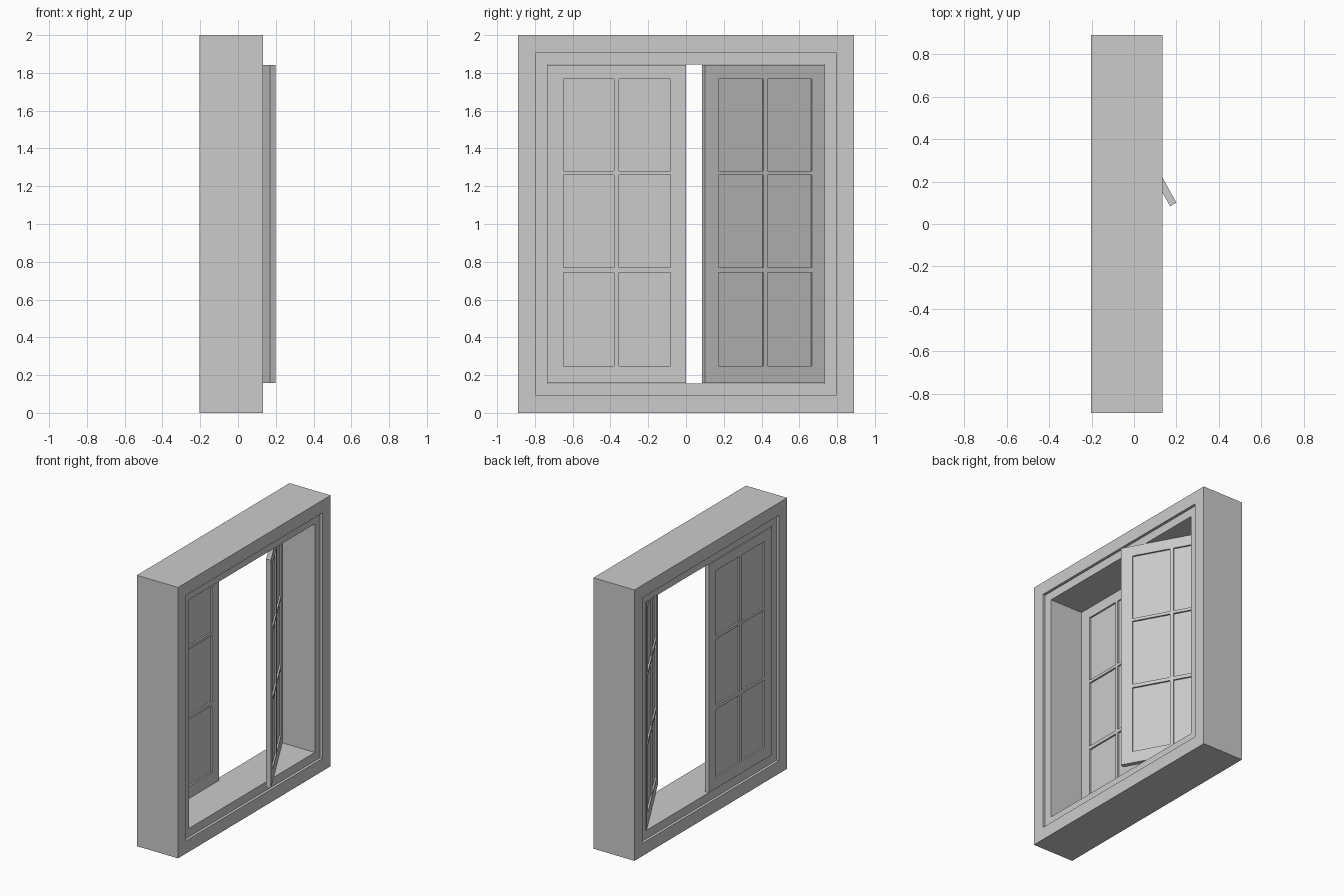
import bpy, bmesh, math

if "Cube" in bpy.data.objects:
    bpy.data.objects.remove(bpy.data.objects["Cube"])

X_BACK, X_FRONT = -0.2025, 0.1335   # wall frame depth
REBATE = 0.02                       # depth of the step around the opening
THICK = 0.034                       # shutter thickness
HINGE_X, HINGE_Y = -0.171, 0.734


def finish(name, bm):
    bmesh.ops.recalc_face_normals(bm, faces=bm.faces)
    mesh = bpy.data.meshes.new(name)
    bm.to_mesh(mesh)
    bm.free()
    ob = bpy.data.objects.new(name, mesh)
    bpy.context.collection.objects.link(ob)
    return ob


def window_frame():
    # (x, inset) cross-section swept round the rectangle with mitred corners
    profile = [(X_BACK, 0), (X_FRONT, 0), (X_FRONT, 0.094),
               (X_FRONT - REBATE, 0.094), (X_FRONT - REBATE, 0.156),
               (X_BACK + REBATE, 0.156), (X_BACK + REBATE, 0.094), (X_BACK, 0.094)]
    bm = bmesh.new()
    rings = []
    for x, i in profile:
        y, lo, hi = 0.89 - i, i, 2 - i
        rings.append([bm.verts.new((x, *p)) for p in ((-y, lo), (y, lo), (y, hi), (-y, hi))])
    for k, a in enumerate(rings):
        b = rings[(k + 1) % len(rings)]
        for j in range(4):
            n = (j + 1) % 4
            bm.faces.new((a[j], a[n], b[n], b[j]))
    finish("window_frame", bm)


def plate(name, ys, zs, keep, thickness):
    # flat grid of the kept cells, thickened evenly to both sides
    bm = bmesh.new()
    v = [[bm.verts.new((0, y, z)) for z in zs] for y in ys]
    for i in range(len(ys) - 1):
        for j in range(len(zs) - 1):
            if keep(i, j):
                bm.faces.new((v[i][j], v[i + 1][j], v[i + 1][j + 1], v[i][j + 1]))
    ob = finish(name, bm)
    mod = ob.modifiers.new("thickness", 'SOLIDIFY')
    mod.thickness, mod.offset = thickness, 0
    return ob


def sash(side, s, angle):
    # y runs from the hinge edge (0) towards the middle of the window
    ys = [-s * d for d in (0, 0.085, 0.354, 0.379, 0.651, 0.734)]
    zs = [0.159, 0.247, 0.743, 0.769, 1.26, 1.281, 1.767, 1.843]
    bars = plate(side + "_sash_bars", ys, zs, lambda i, j: not (i % 2 and j % 2), THICK)
    glass = plate(side + "_sash_panes", [ys[1], ys[-2]], [zs[1], zs[-2]],
                  lambda i, j: True, 0.01)
    for ob in (bars, glass):
        ob.location = (HINGE_X, s * HINGE_Y, 0)
        ob.rotation_euler.z = s * math.radians(angle)


window_frame()
sash("left", -1, 0)        # closed
sash("right", 1, 29)       # swung inwards
